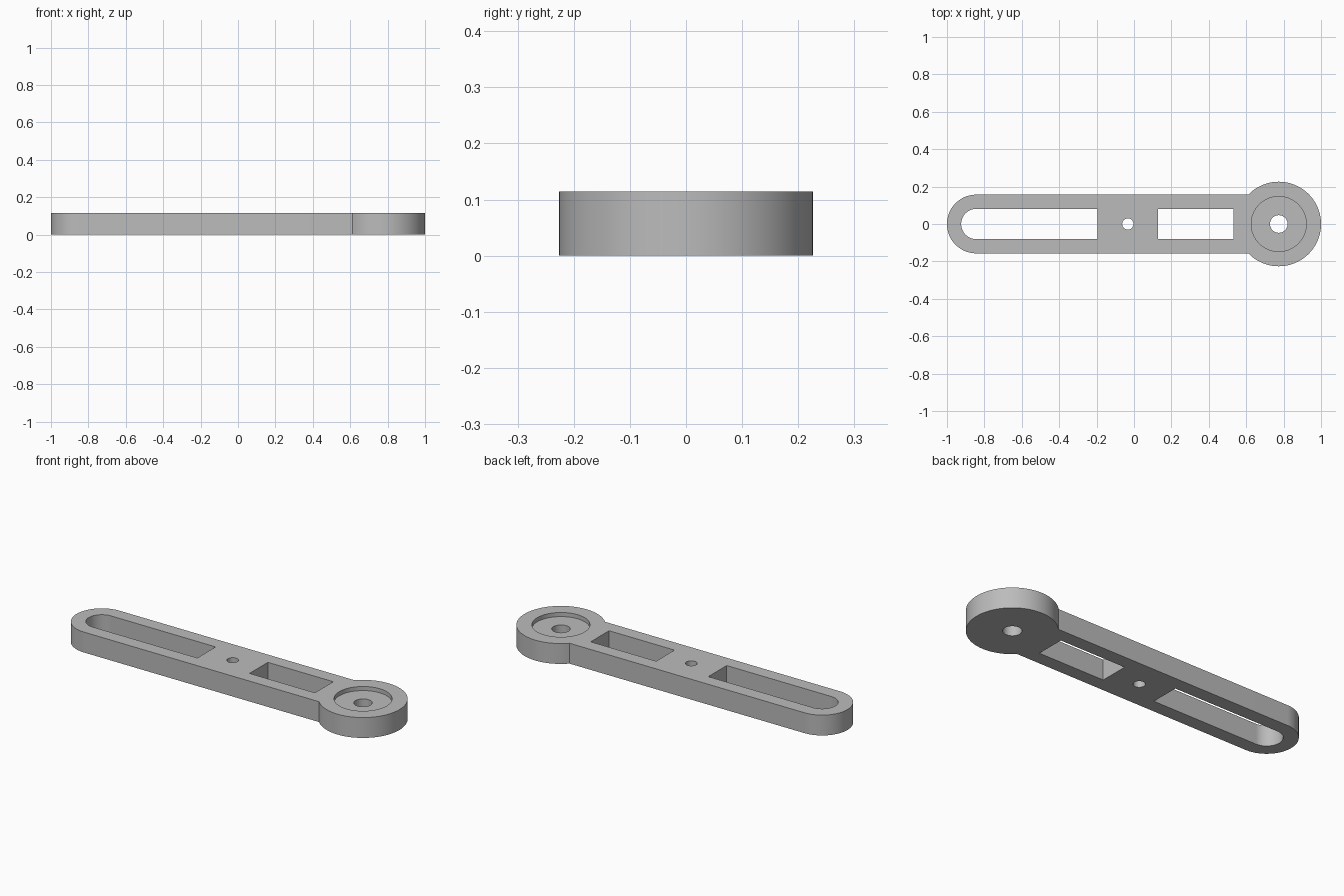
import bpy, bmesh
from math import cos, sin, pi, sqrt, atan2

cube = bpy.data.objects.get("Cube")
if cube:
    bpy.data.objects.remove(cube, do_unlink=True)

HEIGHT = 0.114
RECESS = 0.023
ARM_X, ARM_R = -0.843, 0.157       # rounded arm end
HEAD_X, HEAD_R = 0.774, 0.226      # round head
SLOT_R = 0.081

grey = bpy.data.materials.new("plain grey")
grey.use_nodes = True
colour = (0.5, 0.5, 0.5, 1)
grey.diffuse_color = colour
grey.node_tree.nodes["Principled BSDF"].inputs["Base Color"].default_value = colour


def arc(x, r, start, end, n=64):
    """Points along an arc centred on the long axis."""
    return [(x + r * cos(start + (end - start) * i / n),
             r * sin(start + (end - start) * i / n)) for i in range(n + 1)]


def circle(x, r):
    return arc(x, r, 0, 2 * pi, 96)[:-1]


def prism(name, outline, z0, z1):
    """Extrude a flat outline from z0 to z1."""
    bm = bmesh.new()
    face = bm.faces.new([bm.verts.new((x, y, z0)) for x, y in outline])
    top = bmesh.ops.extrude_face_region(bm, geom=[face])["geom"]
    bmesh.ops.translate(bm, vec=(0, 0, z1 - z0),
                        verts=[v for v in top if isinstance(v, bmesh.types.BMVert)])
    bmesh.ops.recalc_face_normals(bm, faces=bm.faces)
    mesh = bpy.data.meshes.new(name)
    bm.to_mesh(mesh)
    bm.free()
    mesh.materials.append(grey)
    obj = bpy.data.objects.new(name, mesh)
    bpy.context.collection.objects.link(obj)
    return obj


# Link arm: rounded far end flowing into the wider round head
meet = atan2(ARM_R, -sqrt(HEAD_R ** 2 - ARM_R ** 2))
outline = arc(ARM_X, ARM_R, pi / 2, 3 * pi / 2) + arc(HEAD_X, HEAD_R, -meet, meet, 96)
arm = prism("link_arm", outline, 0, HEIGHT)

# Openings: long slot, window, pin hole, bearing recess and shaft hole
slot = arc(ARM_X, SLOT_R, pi / 2, 3 * pi / 2) + [(-0.195, -SLOT_R), (-0.195, SLOT_R)]
window = [(x, y) for x, y in ((0.128, -SLOT_R), (0.533, -SLOT_R),
                              (0.533, SLOT_R), (0.128, SLOT_R))]
low, high = -0.1, HEIGHT + 0.1
cutters = [
    prism("slot_cutter", slot, low, high),
    prism("window_cutter", window, low, high),
    prism("pin_hole_cutter", circle(-0.033, 0.03), low, high),
    prism("recess_cutter", circle(HEAD_X, 0.147), HEIGHT - RECESS, high),
    prism("shaft_hole_cutter", circle(HEAD_X, 0.047), low, high),
]

bpy.ops.object.select_all(action="DESELECT")
arm.select_set(True)
bpy.context.view_layer.objects.active = arm
for cutter in cutters:
    cutter.hide_render = True
    mod = arm.modifiers.new(cutter.name, "BOOLEAN")
    mod.operation = "DIFFERENCE"
    mod.solver = "EXACT"
    mod.object = cutter
    bpy.ops.object.modifier_apply(modifier=mod.name)
    bpy.data.objects.remove(cutter, do_unlink=True)

bpy.ops.object.shade_smooth_by_angle()
